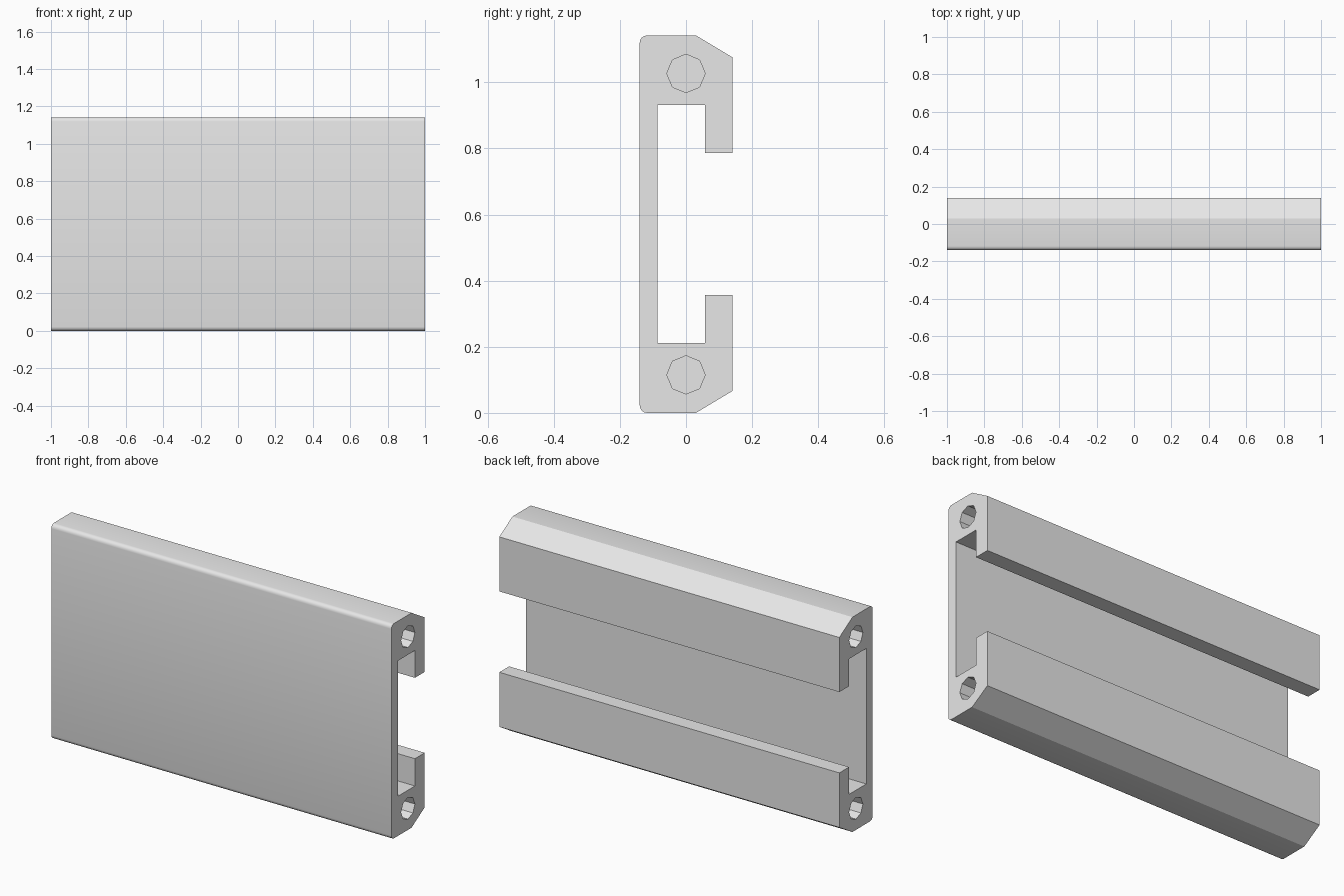
import bpy, bmesh, math

if "Cube" in bpy.data.objects:
    bpy.data.objects.remove(bpy.data.objects["Cube"])

L, H, W = 2.0, 1.142, 0.14      # length, height, half depth
HOLE_Z, HOLE_R, HOLE_DEPTH = 0.115, 0.058, 0.3
FILLET = 0.022

grey = bpy.data.materials.new("light grey")
grey.diffuse_color = (0.8, 0.8, 0.8, 1)
grey.use_nodes = True
grey.node_tree.nodes["Principled BSDF"].inputs["Base Color"].default_value = grey.diffuse_color


def prism(name, outline, x0, x1):
    """Extrude a (y, z) outline along x."""
    bm = bmesh.new()
    face = bm.faces.new([bm.verts.new((x0, y, z)) for y, z in outline])
    ext = bmesh.ops.extrude_face_region(bm, geom=[face])
    verts = [v for v in ext["geom"] if isinstance(v, bmesh.types.BMVert)]
    bmesh.ops.translate(bm, verts=verts, vec=(x1 - x0, 0, 0))
    bmesh.ops.recalc_face_normals(bm, faces=bm.faces)
    mesh = bpy.data.meshes.new(name)
    bm.to_mesh(mesh)
    bm.free()
    mesh.materials.append(grey)
    obj = bpy.data.objects.new(name, mesh)
    bpy.context.collection.objects.link(obj)
    return obj


# Lower half of the channel section: rounded front corner, bevelled back, lip
half = []
for i in range(5):
    a = math.pi + i * math.pi / 8
    half.append((-W + FILLET + FILLET * math.cos(a), FILLET + FILLET * math.sin(a)))
half += [(0.03, 0), (W, 0.066), (W, 0.356), (0.058, 0.356), (0.058, 0.211), (-0.086, 0.211)]

# Mirror for the upper half and extrude the whole rail
section = half + [(y, H - z) for y, z in reversed(half)]
rail = prism("channel_rail", section, -L / 2, L / 2)
bpy.context.view_layer.objects.active = rail
rail.select_set(True)

# Blind eight-sided screw holes in both ends
for end in (-1, 1):
    for zc in (HOLE_Z, H - HOLE_Z):
        ring = [(HOLE_R * math.cos(k * math.pi / 4), zc + HOLE_R * math.sin(k * math.pi / 4))
                for k in range(8)]
        x0, x1 = sorted((end * (L / 2 - HOLE_DEPTH), end * (L / 2 + 0.05)))
        cutter = prism("hole_cutter", ring, x0, x1)
        cutter.hide_render = True
        mod = rail.modifiers.new("screw_hole", 'BOOLEAN')
        mod.operation = 'DIFFERENCE'
        mod.solver = 'EXACT'
        mod.object = cutter
        bpy.ops.object.modifier_apply(modifier=mod.name)
        bpy.data.objects.remove(cutter)

# Soft rounded corners and bevels, crisp everywhere else
bpy.ops.object.shade_smooth_by_angle(angle=math.radians(30))
